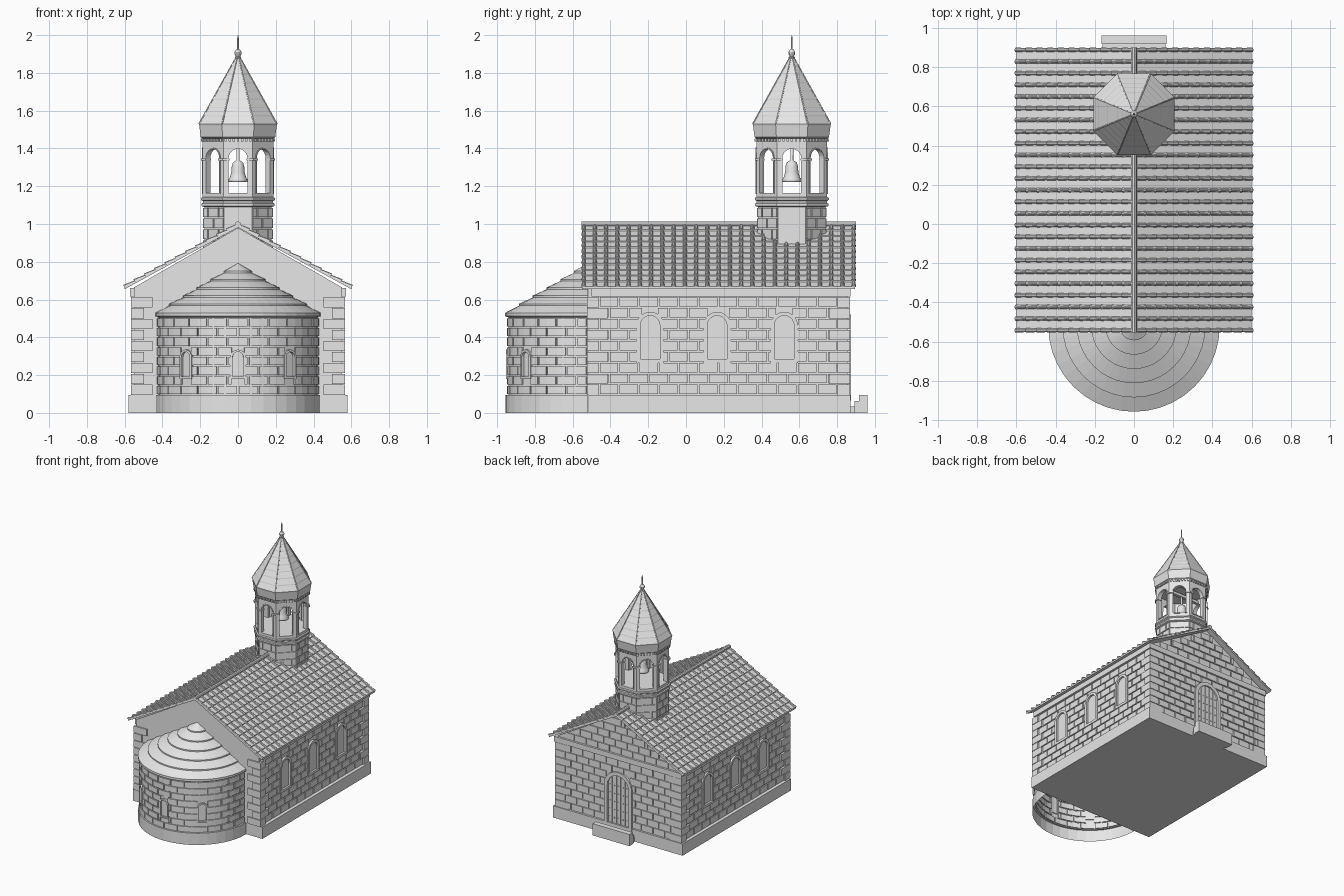
import bpy, bmesh, math
from mathutils import Vector

if "Cube" in bpy.data.objects:
    bpy.data.objects.remove(bpy.data.objects["Cube"])

stone = bpy.data.materials.new("grey_stone")
stone.diffuse_color = (0.8, 0.8, 0.8, 1)
stone.use_nodes = True
stone.node_tree.nodes["Principled BSDF"].inputs["Base Color"].default_value = stone.diffuse_color
Z = Vector((0, 0, 1))


def finish(name, bm, smooth=False):
    bmesh.ops.recalc_face_normals(bm, faces=bm.faces)
    me = bpy.data.meshes.new(name)
    bm.to_mesh(me)
    bm.free()
    me.materials.append(stone)
    for p in me.polygons:
        p.use_smooth = smooth
    ob = bpy.data.objects.new(name, me)
    bpy.context.collection.objects.link(ob)
    return ob


def prism(bm, pts, vec):
    a = [bm.verts.new(p) for p in pts]
    b = [bm.verts.new(Vector(p) + Vector(vec)) for p in pts]
    bm.faces.new(a)
    bm.faces.new(b[::-1])
    for i in range(len(a)):
        j = (i + 1) % len(a)
        bm.faces.new((a[i], b[i], b[j], a[j]))


def box(bm, x0, x1, y0, y1, z0, z1):
    prism(bm, [(x0, y0, z0), (x1, y0, z0), (x1, y1, z0), (x0, y1, z0)], (0, 0, z1 - z0))


def skin(bm, sections, closed=False, caps=False):
    """Quads between matching closed cross-sections."""
    rings = [[bm.verts.new(p) for p in s] for s in sections]
    n = len(rings[0])
    for i in range(len(rings) if closed else len(rings) - 1):
        r, q = rings[i], rings[(i + 1) % len(rings)]
        for k in range(n):
            bm.faces.new((r[k], r[(k + 1) % n], q[(k + 1) % n], q[k]))
    if caps:
        bm.faces.new(rings[0])
        bm.faces.new(rings[-1][::-1])


def rod(bm, p, q, r0, r1, n=8):
    p, q = Vector(p), Vector(q)
    d = (q - p).normalized()
    s = d.orthogonal().normalized()
    t = d.cross(s)
    ang = [2 * math.pi * k / n for k in range(n)]
    skin(bm, [[c + (s * math.cos(a) + t * math.sin(a)) * r for a in ang]
              for c, r in ((p, r0), (q, r1))], caps=True)


def lathe(bm, prof, n, cx, cy, rot=0.0):
    skin(bm, [[(cx + r * math.cos(rot + 2 * math.pi * k / n), cy + r * math.sin(rot + 2 * math.pi * k / n), z)
               for k in range(n)] for r, z in prof], caps=True)


def flat(o, t, n):
    o, t, n = Vector(o), Vector(t), Vector(n)
    return lambda u, d, z: o + t * u + n * d + Z * z


def bricks(bm, f, lo, hi, z0, z1, rows, length, holes=(), d=0.008, sub=1, slope=None):
    """Staggered raised stones on the surface f(u, depth, z), leaving arched holes."""
    h, g = (z1 - z0) / rows, 0.004
    for i in range(rows):
        a, b = z0 + i * h + g, z0 + (i + 1) * h - g
        l, r = (lo, hi) if slope is None else (max(lo, -slope(b)), min(hi, slope(b)))
        u = lo - length * 0.5 * (i % 2)
        while u < hi:
            spans = [(max(u, l) + g, min(u + length, r) - g)]
            for c, w, zb, zs in holes:
                if b > zb and a < zs + w:
                    k = w if a <= zs else math.sqrt(max(0, w * w - (a - zs) ** 2))
                    spans = [s for p, q in spans for s in ((p, min(q, c - k)), (max(p, c + k), q))]
            for p, q in set(spans):
                if q - p > 0.012:
                    us = [p + (q - p) * k / sub for k in range(sub + 1)]
                    pts = [f(v, d, a) for v in us] + [f(v, -0.01, a) for v in us[::-1]]
                    prism(bm, pts, (0, 0, b - a))
            u += length


def arch(c, w, zb, zs, n=10):
    arc = [(c + w * math.cos(math.pi * k / n), zs + w * math.sin(math.pi * k / n)) for k in range(n + 1)]
    return [(c + w, zb)] + arc + [(c - w, zb)]


def frame(bm, f, c, w, zb, zs, t, d):
    """Raised arched surround."""
    sec = [[f(u, -0.005, z), f(u, d, z), f(U, d, Y), f(U, -0.005, Y)]
           for (u, z), (U, Y) in zip(arch(c, w, zb, zs), arch(c, w + t, zb - t, zs))]
    skin(bm, sec, closed=True)


# main body with gables, plinth and cornice
bm = bmesh.new()
prism(bm, [(-.55, -.515, 0), (.55, -.515, 0), (.55, -.515, .665), (0, -.515, .98), (-.55, -.515, .665)], (0, 1.37, 0))
finish("main_walls", bm)
bm = bmesh.new()
box(bm, -.58, .58, -.515, .872, 0, .095)
finish("plinth", bm)
bm = bmesh.new()
box(bm, -.572, .572, -.5, .872, .617, .66)
finish("cornice", bm)

# corner stones
bm = bmesh.new()
for i in range(9):
    za, zb = .095 + i * .058, .095 + (i + 1) * .058 - .004
    lx, ly = ((.115, .065), (.07, .11))[i % 2]
    for s in (-1, 1):
        xa, xb = sorted((s * .567, s * (.567 - lx)))
        box(bm, xa, xb, -.525, -.525 + ly, za, zb)
        box(bm, xa, xb, .867 - ly, .867, za, zb)
finish("corner_stones", bm)

# wall stones, windows and door surround
wall, win = bmesh.new(), bmesh.new()
holes = [(c, .06, .27, .463) for c in (-.19, .165, .52)]
for s in (-1, 1):
    f = flat((s * .55, 0, 0), (0, 1, 0), (s, 0, 0))
    bricks(wall, f, -.46, .80, .095, .617, 9, .105, holes)
    for c, *_ in holes:
        frame(win, f, c, .052, .285, .463, .02, .015)
back = flat((0, .855, 0), (1, 0, 0), (0, 1, 0))
bricks(wall, back, -.52, .52, .095, .617, 9, .105, [(0, .11, .09, .395)])
bricks(wall, back, -.55, .55, .66, .95, 5, .105, slope=lambda z: (.98 - z) / .573)
frame(win, back, 0, .095, .095, .395, .03, .018)
finish("wall_stones", wall)

# planked door with studs
bm = bmesh.new()
for k in range(5):
    a, b = -.095 + k * .038 + .002, -.095 + (k + 1) * .038 - .002
    top = [(a + (b - a) * j / 4) for j in range(5)]
    pts = [back(a, 0, .095), back(b, 0, .095)]
    pts += [back(u, 0, .395 + math.sqrt(.095 ** 2 - u * u)) for u in top[::-1]]
    prism(bm, pts, (0, .006, 0))
    for j in range(5):
        u, z = (a + b) / 2, .14 + j * .065
        box(bm, u - .004, u + .004, .855, .865, z - .004, z + .004)
finish("door", bm)

# entrance steps
bm = bmesh.new()
box(bm, -.15, .15, .865, .892, 0, .035)
box(bm, -.16, .16, .892, .917, 0, .062)
box(bm, -.165, .165, .917, .96, 0, .095)
finish("entrance_steps", bm)

# rounded apse: open half shell with stepped conical roof
AY, AR, SEG = -.52, .42, 20
prof = [(.435, 0), (.435, .095), (AR, .095), (AR, .505), (.437, .512), (.437, .53)]
for i in range(1, 6):
    r = .437 * (1 - i / 6)
    z = .53 + .26 * i / 6
    prof += [(r, z - .006), (r, z + .004)]
prof.append((.004, .79))
bm = bmesh.new()
rings = [[bm.verts.new((r * math.cos(-math.pi * k / SEG), AY + r * math.sin(-math.pi * k / SEG), z))
          for k in range(SEG + 1)] for r, z in prof]
for p, q in zip(rings, rings[1:]):
    for k in range(SEG):
        bm.faces.new((p[k], q[k], q[k + 1], p[k + 1]))
finish("apse", bm)


def curved(u, d, z):
    a = u / AR
    return Vector(((AR + d) * math.sin(a), AY - (AR + d) * math.cos(a), z))


bm = bmesh.new()
centres = [AR * math.radians(a) for a in (-40, 0, 40)]
half = AR * math.pi / 2 - .004
bricks(bm, curved, -half, half, .095, .505, 8, half / 6, [(c, .034, .18, .295) for c in centres], sub=2)
finish("apse_stones", bm)
for c in centres:
    frame(win, curved, c, .028, .192, .295, .012, .014)
finish("window_and_door_frames", win)

# main roof slab with stepped courses
ROWS = 11
bm = bmesh.new()
right = []
for i in range(ROWS):
    x0, x1 = .6 * i / ROWS, .6 * (i + 1) / ROWS
    right += [(x0, .994 - .55 * x0), (x1, 1.0 - .55 * x1)]
under = [(.6, .655), (0, .982), (-.6, .655)]
prof = right + under + [(-x, z) for x, z in right[:0:-1]]
prism(bm, [(x, -.55, z) for x, z in prof], (0, 1.445, 0))
finish("roof_slab", bm)

# round cover tiles running down both slopes
bm = bmesh.new()
ang = [math.pi * k / 5 for k in range(6)]
for j in range(25):
    y = -.542 + j * 1.43 / 24
    for s in (-1, 1):
        for i in range(ROWS):
            sec = []
            for x, r, dz in ((.6 * i / ROWS, .009, -.006), (.6 * (i + 1) / ROWS + .003, .012, 0)):
                sec.append([(s * (x + r * .48 * math.sin(a)), y + r * math.cos(a),
                             .999 + dz - .55 * x + r * .88 * math.sin(a)) for a in ang])
            skin(bm, sec, caps=True)
finish("cover_tiles", bm)
bm = bmesh.new()
rod(bm, (0, -.553, .998), (0, .9, .998), .016, .016, 10)
finish("ridge_tiles", bm)

# octagonal bell tower
TY, C8, T8 = .56, math.cos(math.pi / 8), math.tan(math.pi / 8)


def octagon(bm, prof):
    lathe(bm, [(a / C8, z) for a, z in prof], 8, 0, TY, math.pi / 8)


def face_map(k, ap):
    a = k * math.pi / 4
    n = Vector((math.cos(a), math.sin(a), 0))
    return flat(Vector((0, TY, 0)) + n * ap, (-n.y, n.x, 0), n)


bm = bmesh.new()
octagon(bm, [(.178, .8), (.178, 1.09), (.194, 1.095), (.194, 1.108), (.186, 1.112),
             (.186, 1.122), (.196, 1.128), (.196, 1.138), (.187, 1.142), (.187, 1.165)])
finish("tower_base", bm)
stones, arcade, trim = bmesh.new(), bmesh.new(), bmesh.new()
for k in range(8):
    bricks(stones, face_map(k, .178), -.076, .076, .86, 1.09, 4, .076, d=.007)
    # arcade panel with arched opening, imposts and dentils
    f, w = face_map(k, .187), .187 * T8
    outline = [(w, 1.165)] + arch(0, .05, 1.165, 1.348) + [(-w, 1.165), (-w, 1.445), (w, 1.445)]
    prism(arcade, [f(u, 0, z) for u, z in outline], f(0, -.03, 0) - f(0, 0, 0))
    frame(trim, f, 0, .05, 1.165, 1.348, .007, .004)
    for s in (-1, 1):
        prism(trim, [f(s * u, d, 1.336) for u, d in ((.046, .009), (.081, .009), (.07, -.03), (.046, -.03))],
              (0, 0, .012))
    for j in range(7):
        u = (j - 3) * .022
        prism(trim, [f(u + a, d, 1.437) for a, d in ((-.006, -.01), (.006, -.01), (.006, .01), (-.006, .01))],
              (0, 0, .016))
finish("tower_stones", stones)
finish("bell_arcade", arcade)
finish("arcade_trim", trim)

# cornice and stepped spire
bm = bmesh.new()
prof = [(.187, 1.44), (.187, 1.453), (.197, 1.46), (.205, 1.52), (.207, 1.53)]
for i in range(1, 8):
    a, z = .207 - .195 * i / 8, 1.53 + .35 * i / 8
    prof += [(a + .001, z - .004), (a - .001, z + .003)]
octagon(bm, prof + [(.012, 1.88)])
for k in range(8):
    a = (k + .5) * math.pi / 4
    c, s = math.cos(a) / C8, math.sin(a) / C8
    rod(bm, (.205 * c, TY + .205 * s, 1.53), (.012 * c, TY + .012 * s, 1.88), .005, .003, 6)
finish("spire", bm)
bm = bmesh.new()
lathe(bm, [(.012, 1.87), (.018, 1.882), (.012, 1.888), (.019, 1.9), (.019, 1.91), (.012, 1.922),
           (.005, 1.926), (.004, 1.985), (.001, 2.0)], 10, 0, TY)
finish("finial", bm)

# bell on its beam
bm = bmesh.new()
lathe(bm, [(.044, 1.225), (.052, 1.222), (.05, 1.235), (.042, 1.25), (.035, 1.275), (.033, 1.305),
           (.027, 1.325), (.012, 1.335), (.008, 1.34), (.008, 1.41)], 20, 0, TY)
finish("bell", bm, smooth=True)
bm = bmesh.new()
box(bm, -.17, .17, TY - .012, TY + .012, 1.402, 1.425)
finish("bell_beam", bm)
